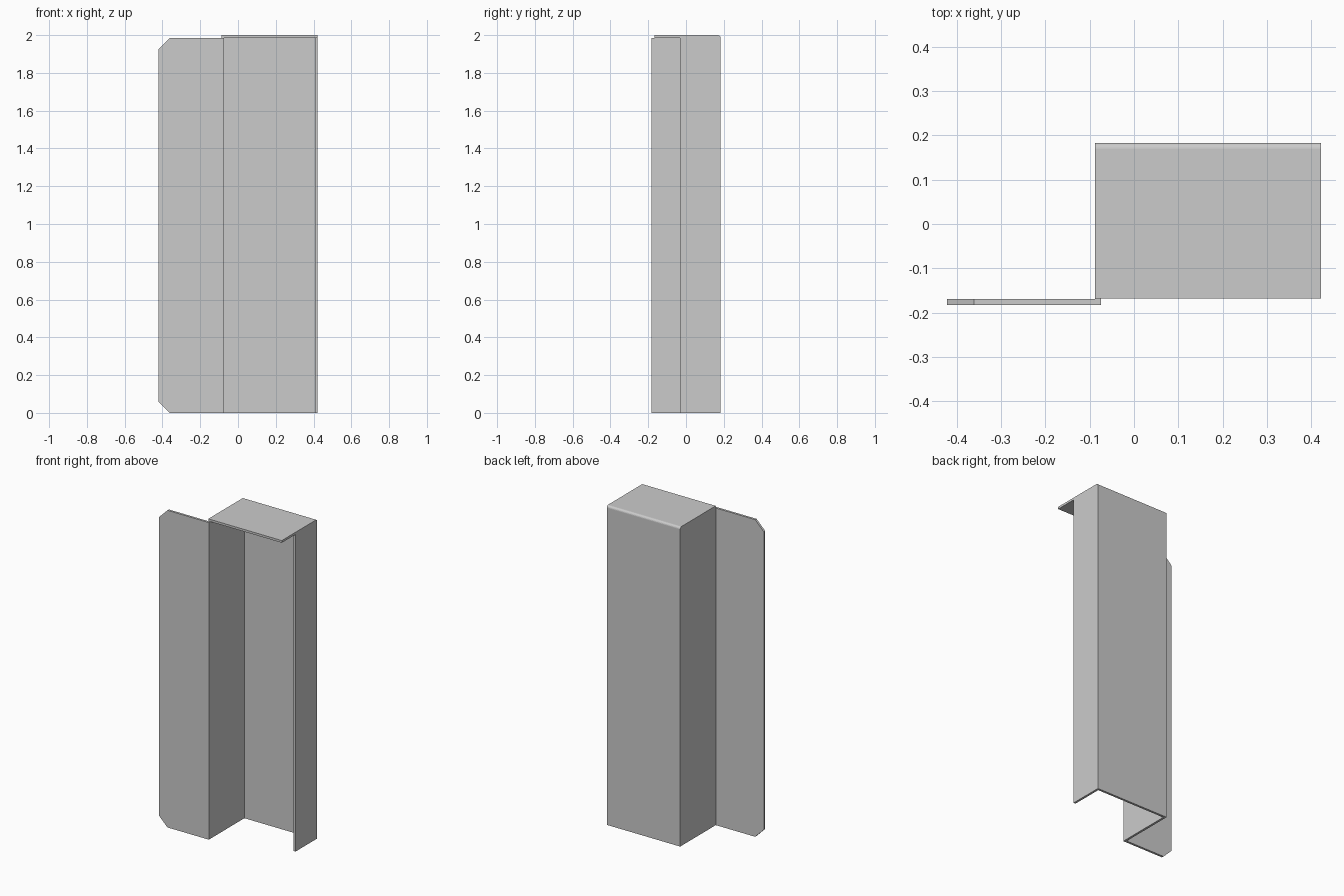
import bpy, bmesh, math

if "Cube" in bpy.data.objects:
    bpy.data.objects.remove(bpy.data.objects["Cube"])

T = 0.014            # sheet thickness
X, Y = 0.421, 0.183  # half extents
XW, ZC = -0.088, 1.986


def prism(bm, pts, direction):
    """Extrude a closed profile along a vector."""
    face = bm.faces.new([bm.verts.new(p) for p in pts])
    out = bmesh.ops.extrude_face_region(bm, geom=[face])
    verts = [g for g in out["geom"] if isinstance(g, bmesh.types.BMVert)]
    bmesh.ops.translate(bm, verts=verts, vec=direction)


def finish(bm, name):
    bmesh.ops.recalc_face_normals(bm, faces=bm.faces[:])
    mesh = bpy.data.meshes.new(name)
    bm.to_mesh(mesh)
    bm.free()
    ob = bpy.data.objects.new(name, mesh)
    bpy.context.collection.objects.link(ob)
    return ob


# Folded sheet: flange, web, back wall and right return
bm = bmesh.new()
plan = [(-X, -Y), (XW + T, -Y), (XW + T, Y - T), (X - T, Y - T), (X - T, -0.032),
        (X, -0.032), (X, Y), (XW, Y), (XW, -Y + T), (-X, -Y + T)]
prism(bm, [(x, y, 0) for x, y in plan], (0, 0, ZC))

# Clipped outer corners of the flange
for z, s in ((0.06, -1), (ZC - 0.06, 1)):
    bmesh.ops.bisect_plane(bm, geom=bm.verts[:] + bm.edges[:] + bm.faces[:],
                           plane_co=(-X, 0, z), plane_no=(-1, 0, s), clear_outer=True)
    bmesh.ops.holes_fill(bm, edges=[e for e in bm.edges if e.is_boundary], sides=0)
finish(bm, "folded_panel")

# Top cap with a rounded bend along the back edge
bm = bmesh.new()
side = [(-Y + T + 0.001, ZC), (-Y + T + 0.001, 2.0)]
for i in range(7):
    a = math.radians(90 - 15 * i)
    side.append((Y - T + T * math.cos(a), ZC + (2.0 - ZC) * math.sin(a)))
prism(bm, [(XW, y, z) for y, z in side], (X - XW, 0, 0))
finish(bm, "top_cap")
